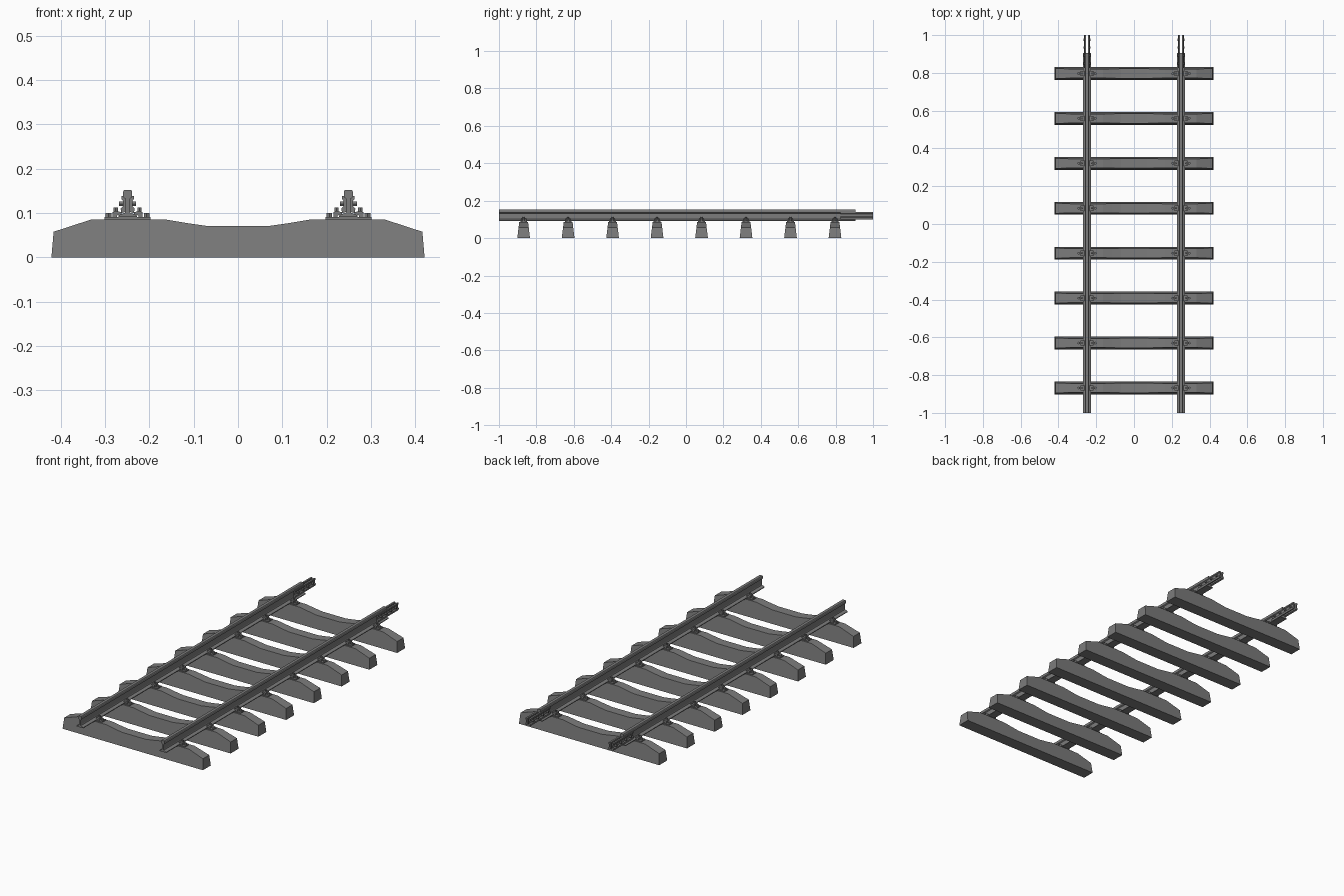
import bpy, bmesh
from mathutils import Matrix

cube = bpy.data.objects.get("Cube")
if cube:
    bpy.data.objects.remove(cube)

mat = bpy.data.materials.new("dark grey")
mat.use_nodes = True
colour = (0.2, 0.2, 0.2, 1)
mat.diffuse_color = colour
mat.node_tree.nodes["Principled BSDF"].inputs["Base Color"].default_value = colour

GAUGE = 0.249
SLEEPERS = [-0.868 + 0.2378 * i for i in range(8)]


def finish(name, bm):
    bmesh.ops.recalc_face_normals(bm, faces=bm.faces)
    mesh = bpy.data.meshes.new(name)
    bm.to_mesh(mesh)
    bm.free()
    mesh.materials.append(mat)
    obj = bpy.data.objects.new(name, mesh)
    bpy.context.collection.objects.link(obj)
    return obj


def mirrored(half):
    return half + [(-x, z) for x, z in reversed(half)]


def prism(bm, profile, y0, y1, cx=0):
    """Extrude an x-z outline along y."""
    face = bm.faces.new([bm.verts.new((cx + x, y0, z)) for x, z in profile])
    new = bmesh.ops.extrude_face_region(bm, geom=[face])["geom"]
    verts = [v for v in new if isinstance(v, bmesh.types.BMVert)]
    bmesh.ops.translate(bm, verts=verts, vec=(0, y1 - y0, 0))


def box(bm, x0, x1, y0, y1, z0, z1):
    prism(bm, [(x0, z0), (x1, z0), (x1, z1), (x0, z1)], y0, y1)


def cylinder(bm, centre, radius, depth, axis, sides=6):
    turn = Matrix.Rotation(1.5708, 4, 'Y') if axis == 'X' else Matrix()
    bmesh.ops.create_cone(bm, cap_ends=True, segments=sides, radius1=radius,
                          radius2=radius, depth=depth,
                          matrix=Matrix.Translation(centre) @ turn)


# Concrete sleepers, dipped in the middle, with sides leaning inward
outline = mirrored([(0.421, 0), (0.416, 0.058), (0.33, 0.086), (0.165, 0.086),
                    (0.118, 0.078), (0.07, 0.071)])
for i, y in enumerate(SLEEPERS):
    bm = bmesh.new()
    prism(bm, outline, -1, 1)
    for v in bm.verts:
        v.co.y = y + v.co.y * (0.034 - 0.12 * v.co.z)
    finish(f"sleeper_{i + 1}", bm)

# Rails: wide foot, thin web, rounded head
rail = mirrored([(0.021, 0.091), (0.021, 0.095), (0.006, 0.101), (0.0045, 0.106),
                 (0.0045, 0.132), (0.01, 0.136), (0.01, 0.149), (0.008, 0.152)])

for side, label in ((1, "left"), (-1, "right")):
    cx = GAUGE * side
    bm = bmesh.new()
    prism(bm, rail, -1, 0.905, cx)
    finish(f"{label}_rail", bm)

    # Joint bars bolted to both faces of the web at the back end
    bm = bmesh.new()
    for s in (-1, 1):
        bar = [(s * 0.0045, 0.103), (s * 0.014, 0.1), (s * 0.016, 0.11),
               (s * 0.011, 0.115), (s * 0.011, 0.128), (s * 0.014, 0.132),
               (s * 0.014, 0.139), (s * 0.0045, 0.139)]
        prism(bm, bar, 0.825, 1.0, cx)
        for k in range(4):
            cylinder(bm, (cx + s * 0.014, 0.85 + 0.042 * k, 0.121), 0.006, 0.01, 'X')
    finish(f"{label}_joint_bars", bm)

    # Fastenings on every sleeper: base plate, clips and bolts
    bm = bmesh.new()
    for y in SLEEPERS:
        box(bm, cx - 0.052, cx + 0.052, y - 0.018, y + 0.018, 0.084, 0.091)
        for s in (-1, 1):
            clip = [(s * 0.034, 0.09), (s * 0.034, 0.102), (s * 0.026, 0.105),
                    (s * 0.014, 0.102), (s * 0.014, 0.097), (s * 0.024, 0.095),
                    (s * 0.024, 0.09)]
            prism(bm, clip, y - 0.014, y + 0.014, cx)
            cylinder(bm, (cx + s * 0.027, y, 0.107), 0.0055, 0.012, 'Z')
            cylinder(bm, (cx + s * 0.043, y, 0.095), 0.0075, 0.01, 'Z')
    finish(f"{label}_fastenings", bm)
